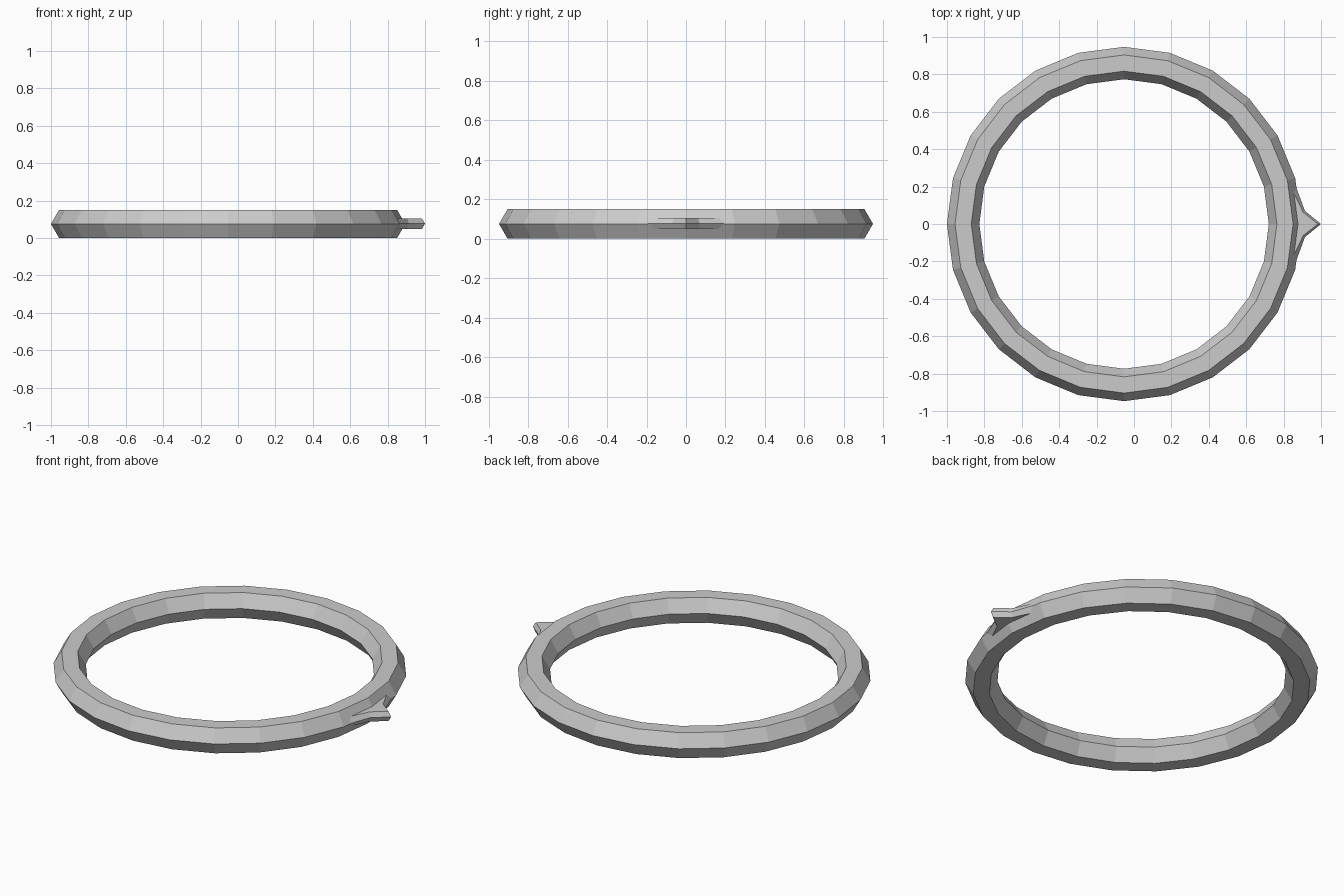
import bpy, bmesh
from math import cos, sin, pi

if "Cube" in bpy.data.objects:
    bpy.data.objects.remove(bpy.data.objects["Cube"])

CX, CZ = -0.053, 0.075


def make_object(name, bm):
    bmesh.ops.recalc_face_normals(bm, faces=bm.faces[:])
    mesh = bpy.data.meshes.new(name)
    bm.to_mesh(mesh)
    bm.free()
    obj = bpy.data.objects.new(name, mesh)
    bpy.context.collection.objects.link(obj)
    return obj


# Ring: 24 segments with a hexagonal cross-section
MAJOR, MINOR, SEGS, SIDES = 0.8605, 0.0866, 24, 6
bm = bmesh.new()
rows = []
for i in range(SEGS):
    a = 2 * pi * i / SEGS
    row = []
    for j in range(SIDES):
        b = 2 * pi * j / SIDES
        r = MAJOR + MINOR * cos(b)
        row.append(bm.verts.new((CX + r * cos(a), r * sin(a), CZ + MINOR * sin(b))))
    rows.append(row)
for i in range(SEGS):
    n = (i + 1) % SEGS
    for j in range(SIDES):
        k = (j + 1) % SIDES
        bm.faces.new((rows[i][j], rows[n][j], rows[n][k], rows[i][k]))
make_object("ring", bm)

# Pointer: flared spike with a slight ridge around its middle
cap = [(0.983, 0.0), (0.905, 0.062), (0.855, 0.165), (0.83, 0.165)]
ridge = [(1.0, 0.0), (0.914, 0.07), (0.866, 0.2), (0.83, 0.2)]


def outline(bm, half, z):
    pts = half + [(x, -y) for x, y in reversed(half[1:])]
    return [bm.verts.new((x, y, z)) for x, y in pts]


bm = bmesh.new()
loops = [outline(bm, cap, 0.048), outline(bm, ridge, 0.0765), outline(bm, cap, 0.105)]
bm.faces.new(loops[0])
bm.faces.new(loops[2])
for low, high in zip(loops, loops[1:]):
    for i in range(len(low)):
        n = (i + 1) % len(low)
        bm.faces.new((low[i], low[n], high[n], high[i]))
make_object("pointer", bm)
